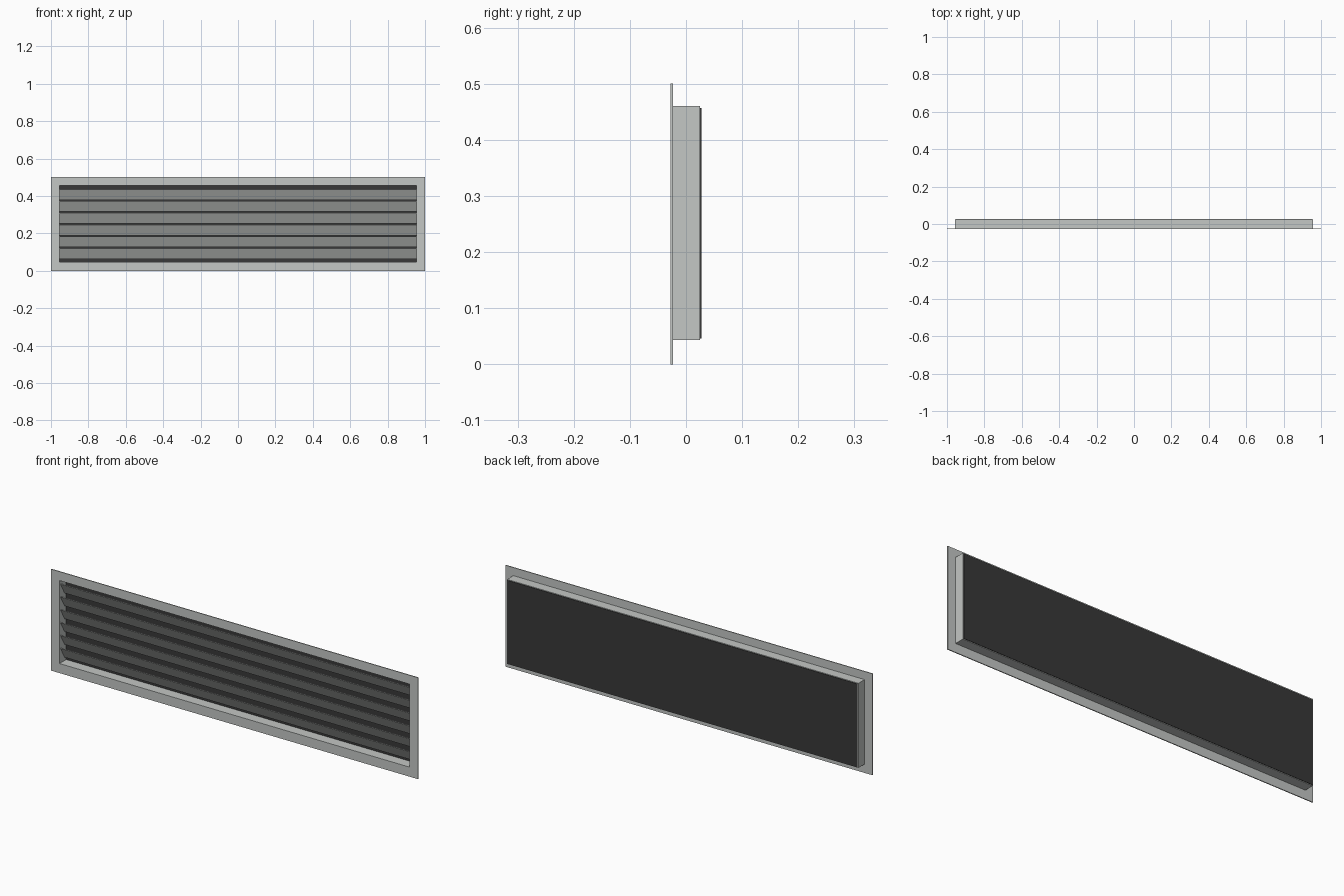
import bpy
import math
from mathutils import Matrix
import bmesh

cube = bpy.data.objects.get("Cube")
if cube:
    bpy.data.objects.remove(cube, do_unlink=True)


def make_material(name, colour):
    mat = bpy.data.materials.new(name)
    mat.use_nodes = True
    mat.diffuse_color = colour
    node = next(n for n in mat.node_tree.nodes if n.type == "BSDF_PRINCIPLED")
    node.inputs["Base Color"].default_value = colour
    return mat


grey = make_material("light grey metal", (0.55, 0.57, 0.555, 1))
black = make_material("black mesh", (0.04, 0.04, 0.04, 1))


def finish(name, bm, mat):
    bmesh.ops.recalc_face_normals(bm, faces=bm.faces)
    mesh = bpy.data.meshes.new(name)
    bm.to_mesh(mesh)
    bm.free()
    mesh.materials.append(mat)
    obj = bpy.data.objects.new(name, mesh)
    bpy.context.collection.objects.link(obj)
    return obj


def box(name, size, centre, mat, tilt=0):
    bm = bmesh.new()
    bmesh.ops.create_cube(bm, size=1, matrix=Matrix.Diagonal((*size, 1)))
    obj = finish(name, bm, mat)
    obj.location = centre
    obj.rotation_euler.x = tilt
    return obj


def ring(name, outer, inner, y_front, y_back, mat):
    """Rectangular frame; outer and inner are (half width, bottom, top)."""
    bm = bmesh.new()

    def loop(rect, y):
        w, low, high = rect
        corners = ((-w, low), (w, low), (w, high), (-w, high))
        return [bm.verts.new((x, y, z)) for x, z in corners]

    loops = [loop(outer, y_front), loop(inner, y_front),
             loop(inner, y_back), loop(outer, y_back)]
    for a, b in zip(loops, loops[1:] + loops[:1]):
        for i in range(4):
            j = (i + 1) % 4
            bm.faces.new((a[i], a[j], b[j], b[i]))
    return finish(name, bm, mat)


# Front flange and the sleeve behind it
opening = (0.954, 0.047, 0.456)
ring("front_flange", (1, 0, 0.5), opening, -0.0275, -0.023, grey)
ring("sleeve", (0.958, 0.043, 0.46), opening, -0.023, 0.025, grey)

# Insect screen closing the back
box("back_screen", (1.908, 0.003, 0.411), (0, 0.026, 0.2515), black)

# Slanted louvre blades, front edge uppermost
for i in range(6):
    z = 0.25 + (i - 2.5) * 0.0633
    box(f"louvre_blade_{i + 1}", (1.908, 0.003, 0.065), (0, -0.003, z),
        grey, math.radians(30))
